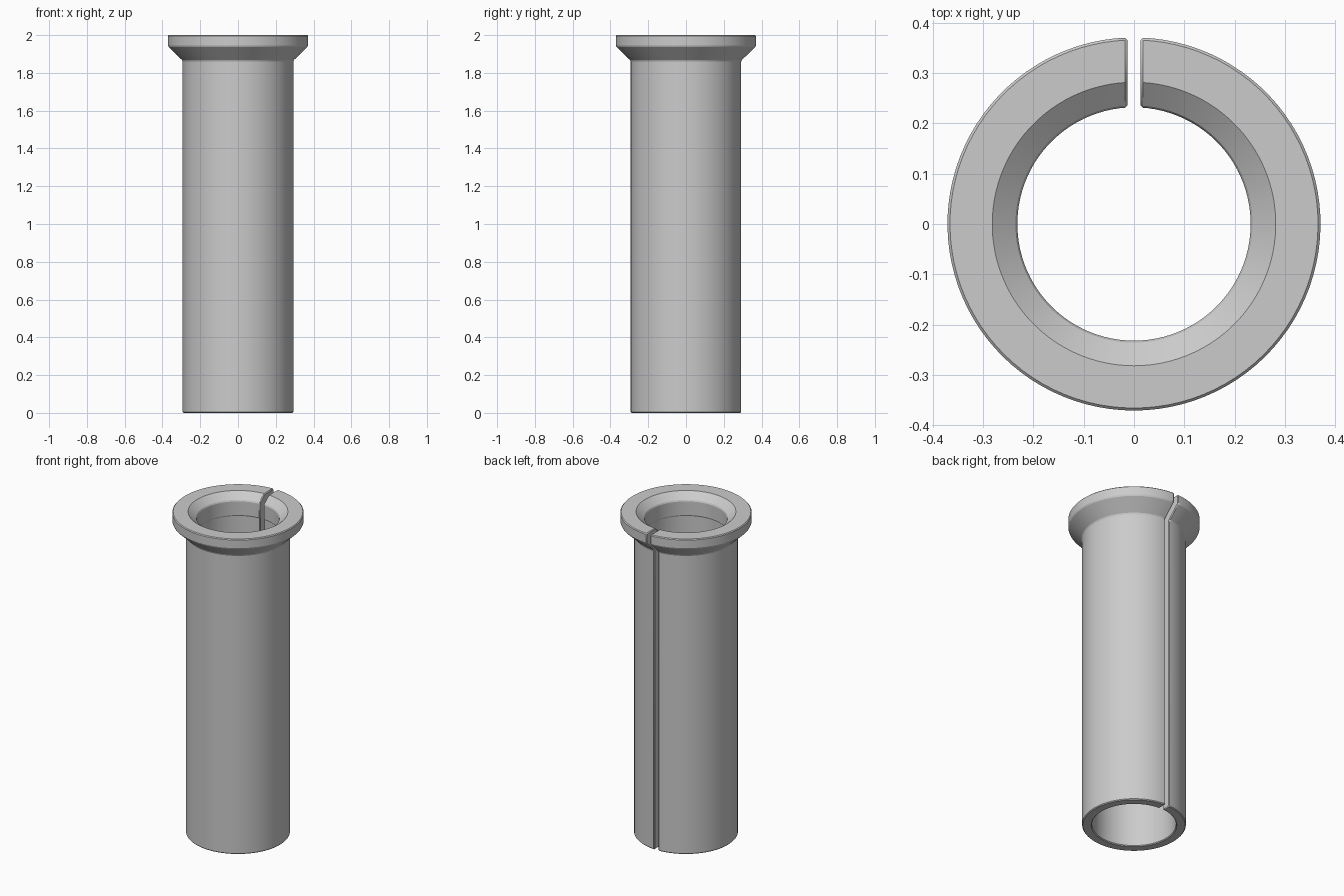
import bpy
import bmesh
from math import asin, pi, sin, cos

# Remove the default object
cube = bpy.data.objects.get("Cube")
if cube:
    bpy.data.objects.remove(cube, do_unlink=True)

# Material
steel = bpy.data.materials.new("plain grey")
steel.use_nodes = True
colour = (0.6, 0.6, 0.6, 1)
steel.diffuse_color = colour
steel.node_tree.nodes["Principled BSDF"].inputs["Base Color"].default_value = colour

# Wall cross-section (radius, height): outside going up, bore coming down
PROFILE = [(0.293, 0), (0.293, 1.865), (0.371, 1.94), (0.371, 2.0),
           (0.282, 2.0), (0.232, 1.96), (0.232, 1.87), (0.237, 1.862),
           (0.237, 0)]
SLOT_HALF = 0.013
STEPS = 96


def slotted_sleeve(name):
    """Sweep the section around z, leaving a parallel-sided slot at the back."""
    bm = bmesh.new()
    sections = []
    for i in range(STEPS + 1):
        section = []
        for r, z in PROFILE:
            gap = asin(SLOT_HALF / r)
            a = pi / 2 + gap + (2 * pi - 2 * gap) * i / STEPS
            section.append(bm.verts.new((r * cos(a), r * sin(a), z)))
        sections.append(section)
    n = len(PROFILE)
    for a, b in zip(sections, sections[1:]):
        for j in range(n):
            k = (j + 1) % n
            bm.faces.new((a[j], b[j], b[k], a[k]))
    # Slot walls
    bm.faces.new(sections[0])
    bm.faces.new(sections[-1][::-1])
    bmesh.ops.recalc_face_normals(bm, faces=bm.faces)
    mesh = bpy.data.meshes.new(name)
    bm.to_mesh(mesh)
    bm.free()
    obj = bpy.data.objects.new(name, mesh)
    bpy.context.collection.objects.link(obj)
    mesh.materials.append(steel)
    return obj


sleeve = slotted_sleeve("slotted_flanged_sleeve")

# Smooth shading, with small eased edges
bpy.ops.object.select_all(action="DESELECT")
sleeve.select_set(True)
bpy.context.view_layer.objects.active = sleeve
bpy.ops.object.shade_smooth_by_angle(angle=0.5)
bevel = sleeve.modifiers.new("eased_edges", "BEVEL")
bevel.width = 0.005
bevel.segments = 1
bevel.limit_method = "ANGLE"
bevel.angle_limit = 0.7
